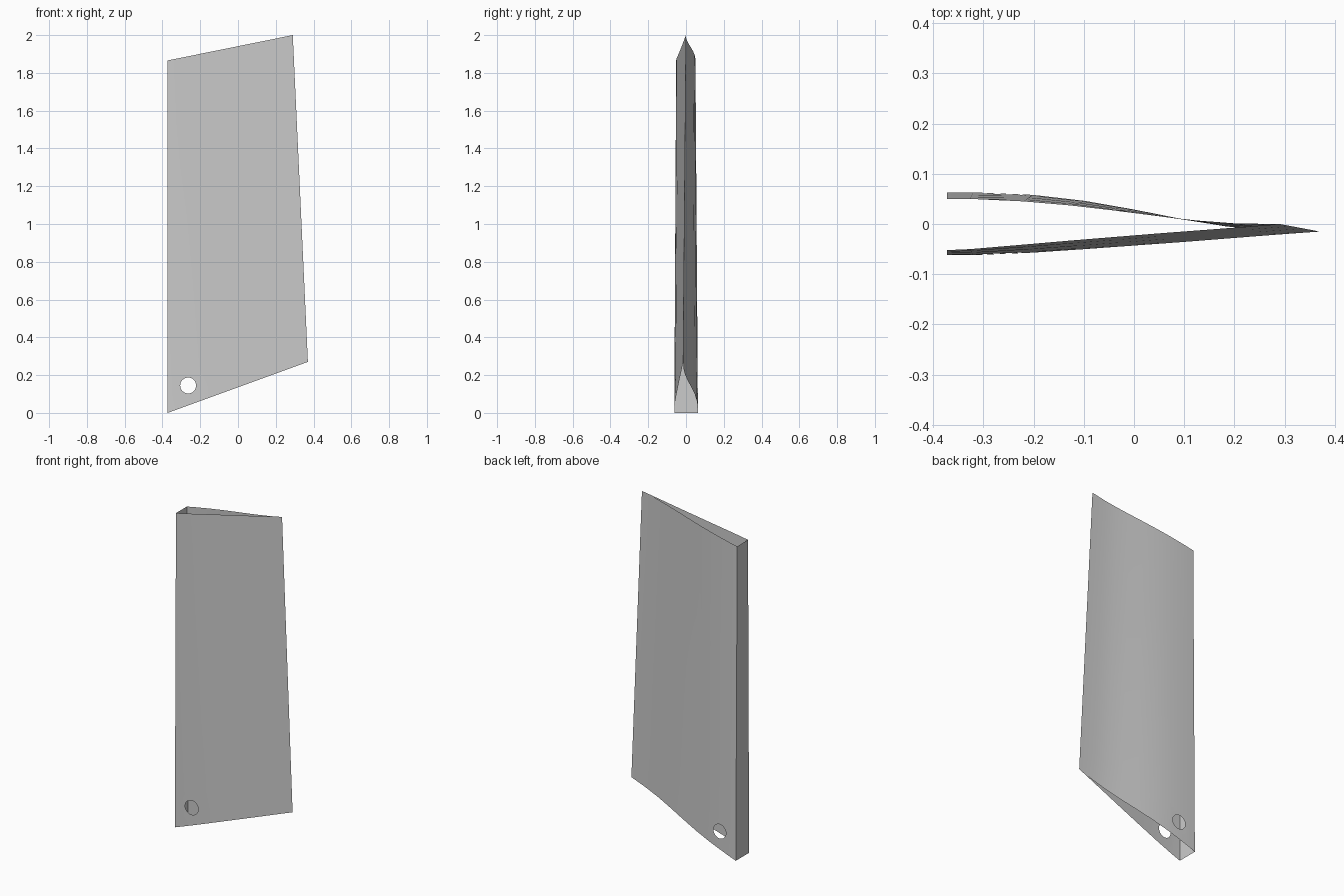
import bpy, bmesh, math
from mathutils import Vector

cube = bpy.data.objects.get("Cube")
if cube:
    bpy.data.objects.remove(cube, do_unlink=True)

# Chord stations and wall offsets at the lower and upper ends
T = [0, .07, .23, .37, .5, .63, .75, .87, 1]
V = [0, .1, .4, .7, 1]
BACK = ([.063, .063, .058, .046, .029, .010, -.005, -.013, -.015],
        [.050, .050, .045, .037, .027, .016, .007, .001, 0])
FRONT = ([-.062, -.062, -.057, -.050, -.043, -.036, -.029, -.022, -.015],
         [-.052, -.050, -.041, -.033, -.026, -.019, -.013, -.007, 0])
HOLE_X, HOLE_Z, HOLE_R, HOLE_SIDES = -.264, .145, .042, 32


def mix(a, b, f):
    return a + (b - a) * f


def sample(values, t):
    for i in range(len(T) - 1):
        if t <= T[i + 1]:
            return mix(values[i], values[i + 1], (t - T[i]) / (T[i + 1] - T[i]))
    return values[-1]


def point(wall, t, v):
    x = mix(mix(-.372, .37, t), mix(-.372, .29, t), v)
    z = mix(mix(0, .27, t), mix(1.866, 2, t), v)
    return Vector((x, mix(sample(wall[0], t), sample(wall[1], t), v), z))


def locate(x, z):
    # Find the wall coordinates lying over a given x and z
    t = v = 0
    for _ in range(8):
        t = (x + .372) / mix(.742, .662, v)
        v = (z - .27 * t) / mix(1.866, 1.73, t)
    return t, v


def add_wall(bm, wall, flip):
    grid = [[bm.verts.new(point(wall, t, v)) for t in T] for v in V]
    for r in range(len(V) - 1):
        for c in range(len(T) - 1):
            quad = [grid[r][c], grid[r][c + 1], grid[r + 1][c + 1], grid[r + 1][c]]
            if (r, c) != (0, 1):
                bm.faces.new(quad[::-1] if flip else quad)
                continue
            # Round hole: split the surround into two halves around a ring
            ring = []
            for k in range(HOLE_SIDES):
                a = math.tau * k / HOLE_SIDES + math.pi * 1.25
                ring.append(bm.verts.new(point(wall, *locate(
                    HOLE_X + HOLE_R * math.cos(a), HOLE_Z + HOLE_R * math.sin(a)))))
            step = HOLE_SIDES // 4
            for q in range(4):
                arc = [ring[(q * step + k) % HOLE_SIDES] for k in range(step + 1)]
                half = step // 2
                corner, following = quad[q], quad[(q + 1) % 4]
                tris = [(corner, arc[k + 1], arc[k]) for k in range(half)]
                tris.append((corner, following, arc[half]))
                tris += [(following, arc[k + 1], arc[k]) for k in range(half, step)]
                for tri in tris:
                    bm.faces.new(tri[::-1] if flip else tri)
    return grid


bm = bmesh.new()
front = add_wall(bm, FRONT, False)
back = add_wall(bm, BACK, True)
# Flat edge strip joining the two walls
for r in range(len(V) - 1):
    bm.faces.new([back[r][0], front[r][0], front[r + 1][0], back[r + 1][0]])
bmesh.ops.remove_doubles(bm, verts=bm.verts[:], dist=.0001)

mesh = bpy.data.meshes.new("hollow_blade")
bm.to_mesh(mesh)
bm.free()
blade = bpy.data.objects.new("hollow_blade", mesh)
bpy.context.collection.objects.link(blade)

grey = bpy.data.materials.new("plain_grey")
grey.use_nodes = True
colour = (.6, .6, .6, 1)
grey.diffuse_color = colour
grey.node_tree.nodes["Principled BSDF"].inputs["Base Color"].default_value = colour
mesh.materials.append(grey)

bpy.ops.object.select_all(action='DESELECT')
blade.select_set(True)
bpy.context.view_layer.objects.active = blade
bpy.ops.object.shade_smooth_by_angle(angle=math.radians(30))
